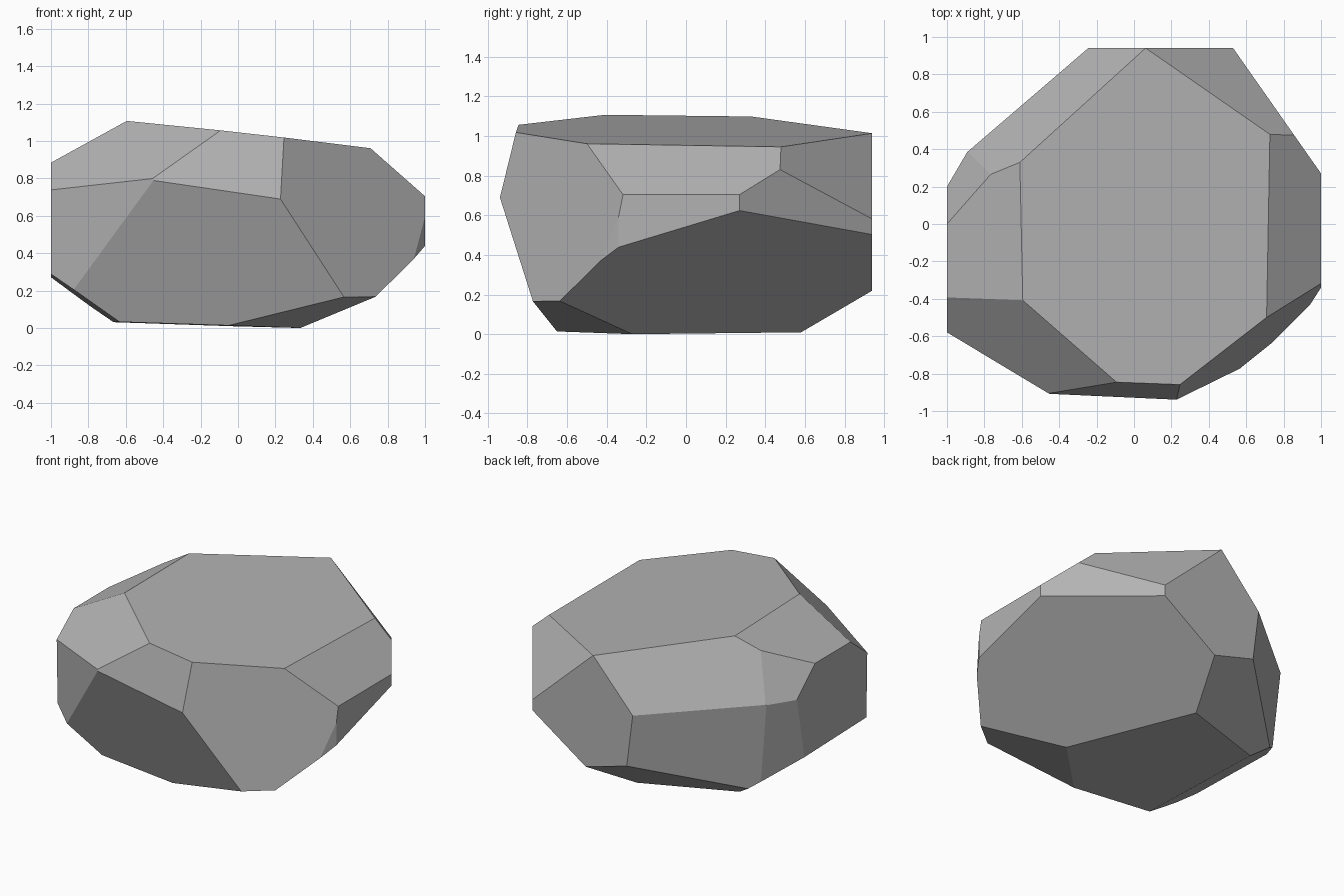
import bpy
import bmesh
from mathutils import Vector

default_cube = bpy.data.objects.get("Cube")
if default_cube:
    bpy.data.objects.remove(default_cube, do_unlink=True)

# Flat grey stone colour
stone = bpy.data.materials.new("grey_stone")
stone.use_nodes = True
stone_colour = (0.45, 0.45, 0.45, 1)
stone.diffuse_color = stone_colour
stone.node_tree.nodes["Principled BSDF"].inputs["Base Color"].default_value = stone_colour

# Each chip is a flat cut: outward normal and the offset of its plane
chips = {
    "top": ((.113, .014, 1), 1.04),
    "bottom": ((-.033, -.003, -1), -.016),
    "back": ((0, 1, 0), .94),
    "front": ((-.102, -1, -.384), .649),
    "front_brow": ((-.01, -1, .246), 1.108),
    "front_left": ((.8, -1, .2), 1.26),
    "front_left_sliver": ((1.556, -1, 0), 1.896),
    "front_left_underside": ((.2, -.237, -1), .125),
    "front_right": ((-.598, -1, -.022), 1.161),
    "front_right_shoulder": ((-.58, -.78, 1), 1.776),
    "left_shoulder": ((.882, 0, 1), 1.592),
    "left_underside": ((.69, .303, -1), .142),
    "right_shoulder": ((-.55, 0, 1), 1.44),
    "right_underside": ((-.7, -.025, -1), .42),
    "right_rear_corner": ((-1.571, .9, 1), 2.461),
    "right_rear_side": ((-1.7, 1, -.19), 1.765),
    "back_right_slope": ((-1.11, 1.36, 1), 2.23),
    "back_right_side": ((-.865, 1, -.11), 1.077),
    "back_underside": ((-.28, .7, -1), .399),
    "back_left_slope": ((.926, 1.185, 1), 2.192),
    "back_left_side": ((1.426, 1, 0), 1.696),
}


def chip_off(bm, normal, offset):
    """Slice away everything beyond a plane and cap the opening."""
    normal = Vector(normal)
    point = normal * (offset / normal.length_squared)
    geometry = bm.verts[:] + bm.edges[:] + bm.faces[:]
    bmesh.ops.bisect_plane(bm, geom=geometry, dist=1e-6, plane_co=point,
                           plane_no=normal, clear_outer=True)
    rim = [edge for edge in bm.edges if edge.is_boundary]
    if rim:
        bmesh.ops.holes_fill(bm, edges=rim, sides=0)


# Boulder: a block chipped down to flat facets
bm = bmesh.new()
bmesh.ops.create_cube(bm, size=2)
bmesh.ops.translate(bm, verts=bm.verts, vec=(0, 0, .5))
for normal, offset in chips.values():
    chip_off(bm, normal, offset)
bmesh.ops.recalc_face_normals(bm, faces=bm.faces)

# Rest the lowest corner on the ground
lowest = min(vert.co.z for vert in bm.verts)
bmesh.ops.translate(bm, verts=bm.verts, vec=(0, 0, -lowest))

mesh = bpy.data.meshes.new("boulder")
bm.to_mesh(mesh)
bm.free()
mesh.materials.append(stone)
boulder = bpy.data.objects.new("boulder", mesh)
bpy.context.collection.objects.link(boulder)
